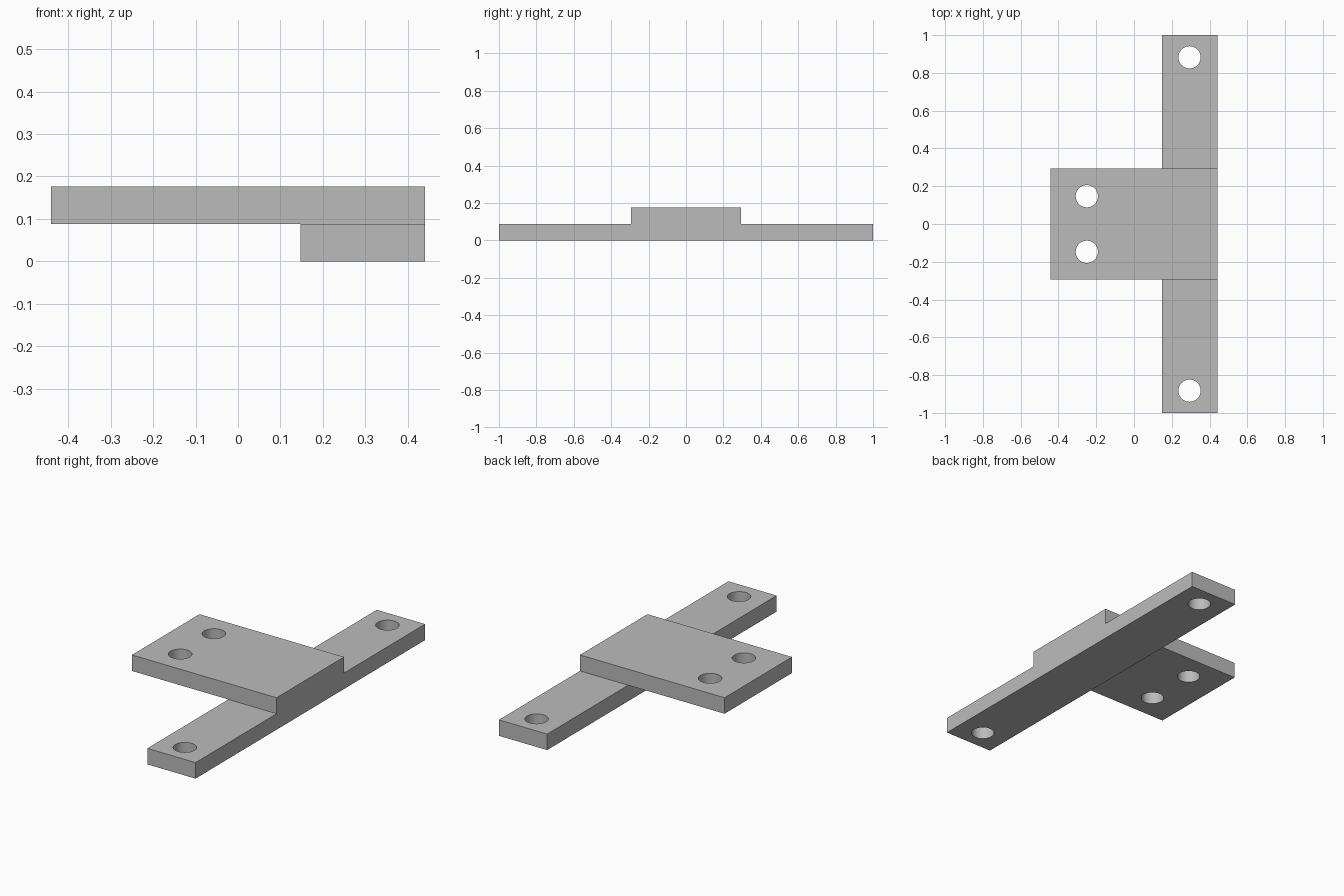
import bpy, bmesh
from math import radians

cube = bpy.data.objects.get("Cube")
if cube:
    bpy.data.objects.remove(cube, do_unlink=True)

MM = 2 / 68            # the long bar is 68 mm
THICK = 3 * MM
HOLE_RADIUS = 2 * MM

grey = bpy.data.materials.new("plain grey")
grey.use_nodes = True
grey.diffuse_color = (0.5, 0.5, 0.5, 1)
grey.node_tree.nodes["Principled BSDF"].inputs["Base Color"].default_value = (0.5, 0.5, 0.5, 1)


def slab(name, x0, x1, half_y, z0):
    """Flat rectangular plate centred on y = 0."""
    bpy.ops.mesh.primitive_cube_add(size=1, location=((x0 + x1) / 2, 0, z0 + THICK / 2))
    ob = bpy.context.object
    ob.name = name
    ob.scale = (x1 - x0, 2 * half_y, THICK)
    bpy.ops.object.transform_apply(location=True, rotation=False, scale=True)
    ob.data.materials.append(grey)
    return ob


def combine(target, tool, operation):
    """Apply a boolean and discard the tool object."""
    mod = target.modifiers.new(operation.title(), 'BOOLEAN')
    mod.operation, mod.solver, mod.object = operation, 'EXACT', tool
    bpy.context.view_layer.objects.active = target
    bpy.ops.object.modifier_apply(modifier=mod.name)
    bpy.data.objects.remove(tool, do_unlink=True)


# Long mounting bar with the raised plate fused on top
bracket = slab("mounting_bracket", 5 * MM, 15 * MM, 34 * MM, 0)
plate = slab("raised_plate", -15 * MM, 15 * MM, 10 * MM, THICK)
combine(bracket, plate, 'UNION')

# Screw holes: one at each bar end, a pair in the plate
for x, y in ((10, 30), (-8.5, 5)):
    for side in (-1, 1):
        bpy.ops.mesh.primitive_cylinder_add(
            vertices=48, radius=HOLE_RADIUS, depth=1, location=(x * MM, side * y * MM, 0))
        cutter = bpy.context.object
        cutter.name = "hole_cutter"
        cutter.hide_render = True
        cutter.data.materials.append(grey)
        combine(bracket, cutter, 'DIFFERENCE')

# Merge coplanar faces left by the union
bm = bmesh.new()
bm.from_mesh(bracket.data)
bmesh.ops.remove_doubles(bm, verts=bm.verts, dist=1e-5)
bmesh.ops.dissolve_limit(bm, angle_limit=radians(0.5), verts=bm.verts, edges=bm.edges)
bm.to_mesh(bracket.data)
bm.free()

# Smooth hole walls, sharp plate edges
bpy.ops.object.select_all(action='DESELECT')
bracket.select_set(True)
bpy.context.view_layer.objects.active = bracket
bpy.ops.object.shade_smooth_by_angle(angle=radians(30))
